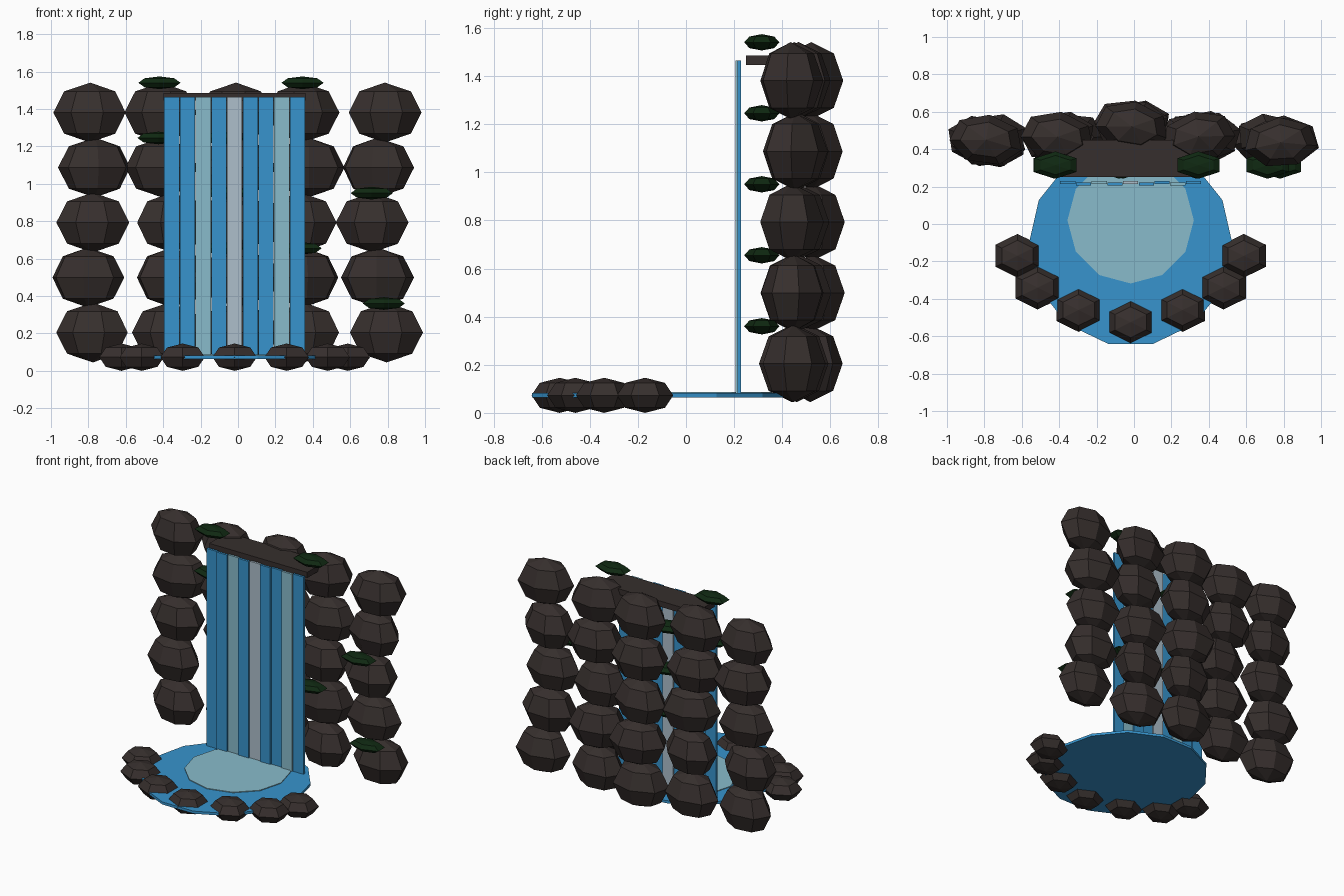
import bpy, random
from math import pi, radians

random.seed(4)
cube = bpy.data.objects.get("Cube")
if cube:
    bpy.data.objects.remove(cube, do_unlink=True)

MID = -0.018  # centre line of waterfall and pool


def material(name, r, g, b):
    m = bpy.data.materials.new(name)
    m.use_nodes = True
    m.diffuse_color = (r, g, b, 1)
    bsdf = next(n for n in m.node_tree.nodes if n.type == 'BSDF_PRINCIPLED')
    bsdf.inputs["Base Color"].default_value = (r, g, b, 1)
    bsdf.inputs["Roughness"].default_value = 0.9
    return m


ROCK = material("dark rock", 0.037, 0.028, 0.026)
WATER = material("blue water", 0.038, 0.296, 0.61)
FOAM = material("pale teal foam", 0.25, 0.50, 0.60)
MIST = material("pale mist", 0.42, 0.52, 0.60)
MOSS = material("dark moss", 0.005, 0.022, 0.006)


def finish(name, mat):
    ob = bpy.context.object
    ob.name = name
    ob.data.materials.append(mat)
    return ob


def stone(name, mat, loc, size, sides, turn=0):
    bpy.ops.mesh.primitive_uv_sphere_add(segments=sides, ring_count=4, radius=1,
                                         location=loc, rotation=(0, 0, turn))
    finish(name, mat).scale = size


def box(name, mat, loc, size):
    bpy.ops.mesh.primitive_cube_add(size=1, location=loc)
    finish(name, mat).scale = size


def disc(name, mat, loc, radius, depth, sides, turn):
    bpy.ops.mesh.primitive_cylinder_add(vertices=sides, radius=radius, depth=depth,
                                        location=loc, rotation=(0, 0, turn))
    finish(name, mat)


# Cliff: five stacks of boulders, x positions listed from bottom to top
stacks = [
    (0.445, (-0.775, -0.805, -0.775, -0.765, -0.79)),
    (0.46, (-0.37, -0.355, -0.355, -0.405, -0.41)),
    (0.52, (-0.01, 0.0, -0.02, -0.01, -0.01)),
    (0.46, (0.355, 0.35, 0.335, 0.375, 0.345)),
    (0.445, (0.795, 0.745, 0.72, 0.745, 0.785)),
]
for y, xs in stacks:
    for row, x in enumerate(xs):
        stone("cliff_boulder", ROCK, (x, y + random.uniform(-0.01, 0.01), 0.205 + 0.294 * row),
              (0.2, 0.135, 0.16), 7, random.uniform(-0.25, 0.25) + pi * (row % 2))

# Ledge the water falls from
box("top_ledge", ROCK, (MID, 0.35, 1.465), (0.76, 0.2, 0.04))

# Waterfall strips, slightly staggered in depth
strip_mats = [WATER, WATER, FOAM, WATER, MIST, WATER, WATER, FOAM, WATER]
for i, mat in enumerate(strip_mats):
    box("water_strip", mat, (MID + (i - 4) * 0.084, 0.213 + 0.008 * ((i + 1) % 2), 0.77),
        (0.081, 0.016, 1.39))

# Pool and foam patch
disc("pool", WATER, (MID, -0.109, 0.073), 0.545, 0.018, 14, radians(90))
disc("pool_foam", FOAM, (MID, 0.02, 0.083), 0.338, 0.008, 12, 0)

# Stones around the pool edge, mirrored
rim = [(0, -0.525), (0.278, -0.46), (0.497, -0.34), (0.605, -0.17)]
for dx, y in rim:
    for side in ((1, -1) if dx else (1,)):
        stone("pool_stone", ROCK, (MID + side * dx, y, 0.073), (0.137, 0.117, 0.073), 6)

# Moss tufts on the front of the cliff
tufts = [(-0.42, 1.54), (0.345, 1.54), (-0.425, 1.245), (-0.08, 1.245), (0.715, 0.95),
         (-0.06, 0.95), (0.335, 0.655), (-0.08, 0.655), (0.78, 0.36)]
for x, z in tufts:
    stone("moss_tuft", MOSS, (x, 0.315, z), (0.13, 0.073, 0.034), 6)

# The pool's first corner must lie on the x axis: report nothing, only square it up
for ob in bpy.data.objects:
    if ob.name.startswith("pool") and ob.name == "pool":
        ob.rotation_euler.z = radians(90)
